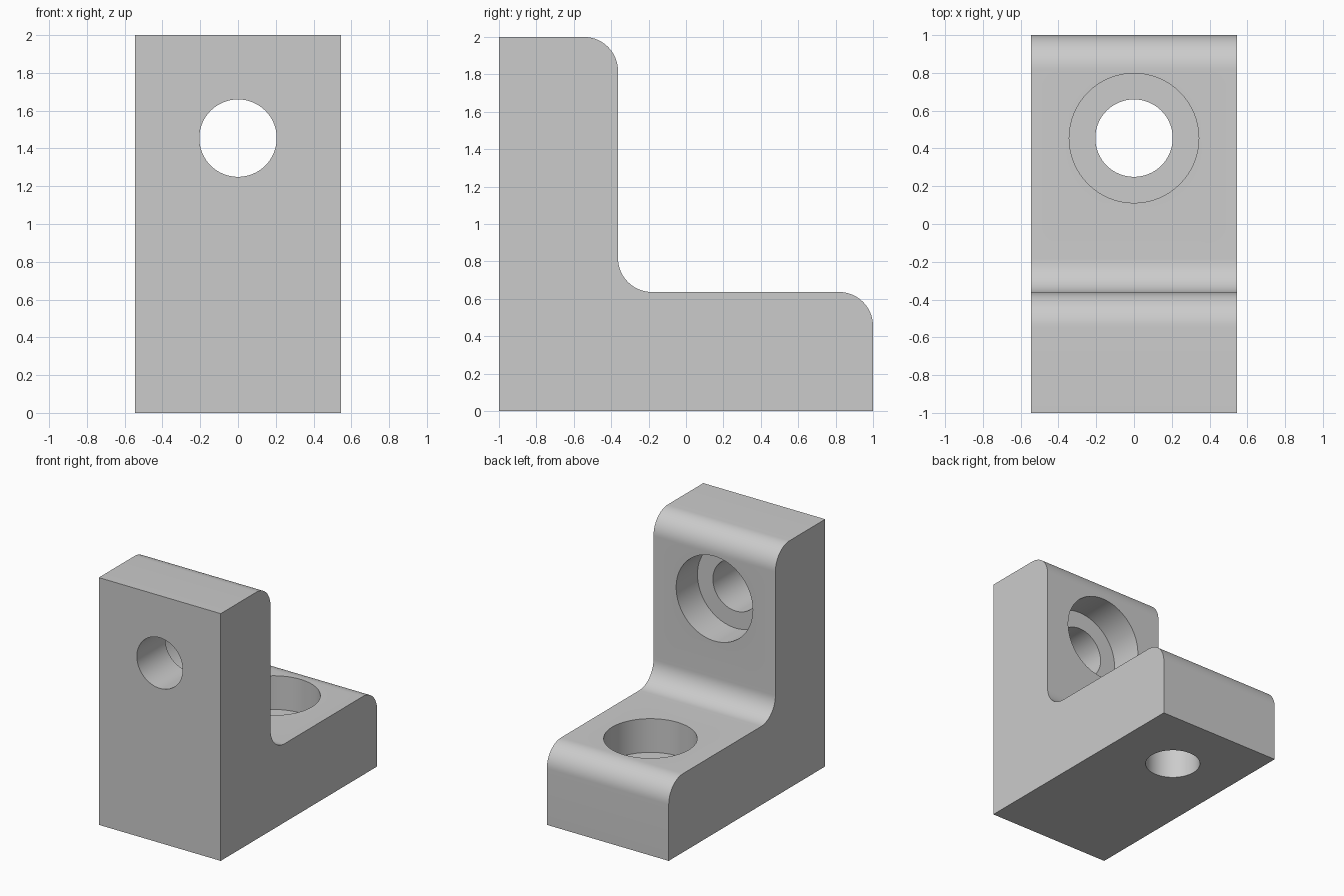
import bpy, bmesh, math
from mathutils import Vector

cube = bpy.data.objects.get("Cube")
if cube:
    bpy.data.objects.remove(cube, do_unlink=True)

U = 1 / 11                      # drawing module
WIDTH, WALL, ROUND = 12 * U, 7 * U, 2 * U
HOLE_R, BORE_R, BORE_DEPTH = 0.205, 0.343, 3 * U
HOLE_AT = 16 * U                # hole distance from the outer corner

grey = bpy.data.materials.new("mid grey")
grey.use_nodes = True
color = (0.6, 0.6, 0.6, 1)
grey.diffuse_color = color
grey.node_tree.nodes["Principled BSDF"].inputs["Base Color"].default_value = color


def add_object(name, bm):
    bmesh.ops.recalc_face_normals(bm, faces=bm.faces)
    mesh = bpy.data.meshes.new(name)
    bm.to_mesh(mesh)
    bm.free()
    mesh.materials.append(grey)
    obj = bpy.data.objects.new(name, mesh)
    bpy.context.collection.objects.link(obj)
    return obj


def arc(y, z, start, end, steps=16):
    angles = [math.radians(start + (end - start) * i / steps) for i in range(steps + 1)]
    return [(y + ROUND * math.cos(a), z + ROUND * math.sin(a)) for a in angles]


# L-shaped side profile with rounded ends and inner corner
inner = WALL - 1
profile = [(-1, 0), (1, 0)]
profile += arc(1 - ROUND, WALL - ROUND, 0, 90)
profile += arc(inner + ROUND, WALL + ROUND, 270, 180)
profile += arc(inner - ROUND, 2 - ROUND, 0, 90)
profile += [(-1, 2)]

bm = bmesh.new()
side = bm.faces.new([bm.verts.new((-WIDTH / 2, y, z)) for y, z in profile])
extruded = bmesh.ops.extrude_face_region(bm, geom=[side])["geom"]
bmesh.ops.translate(bm, vec=(WIDTH, 0, 0),
                    verts=[v for v in extruded if isinstance(v, bmesh.types.BMVert)])
bracket = add_object("angle_bracket", bm)


# Stepped screw-hole cutter, revolved from its half profile
def cut_hole(name, location, rotation):
    bm = bmesh.new()
    half = [(0, -0.2), (HOLE_R, -0.2), (HOLE_R, WALL - BORE_DEPTH),
            (BORE_R, WALL - BORE_DEPTH), (BORE_R, WALL + 0.2), (0, WALL + 0.2)]
    verts = [bm.verts.new((r, 0, h)) for r, h in half]
    edges = [bm.edges.new(pair) for pair in zip(verts, verts[1:])]
    bmesh.ops.spin(bm, geom=verts + edges, axis=(0, 0, 1), cent=(0, 0, 0),
                   angle=math.tau, steps=64)
    bmesh.ops.remove_doubles(bm, verts=bm.verts, dist=0.0001)
    cutter = add_object(name, bm)
    cutter.location = location
    cutter.rotation_euler.x = rotation
    cutter.hide_render = True
    bpy.context.view_layer.update()
    bpy.ops.object.select_all(action='DESELECT')
    bpy.context.view_layer.objects.active = bracket
    bracket.select_set(True)
    mod = bracket.modifiers.new(name, 'BOOLEAN')
    mod.operation, mod.solver, mod.object = 'DIFFERENCE', 'EXACT', cutter
    bpy.ops.object.modifier_apply(modifier=mod.name)
    bpy.data.objects.remove(cutter, do_unlink=True)


cut_hole("base_hole_cutter", Vector((0, HOLE_AT - 1, 0)), 0)
cut_hole("upright_hole_cutter", Vector((0, -1, HOLE_AT)), -math.pi / 2)

# Smooth rounds and bores, crisp edges elsewhere
bpy.ops.object.shade_smooth_by_angle(angle=math.radians(30))
